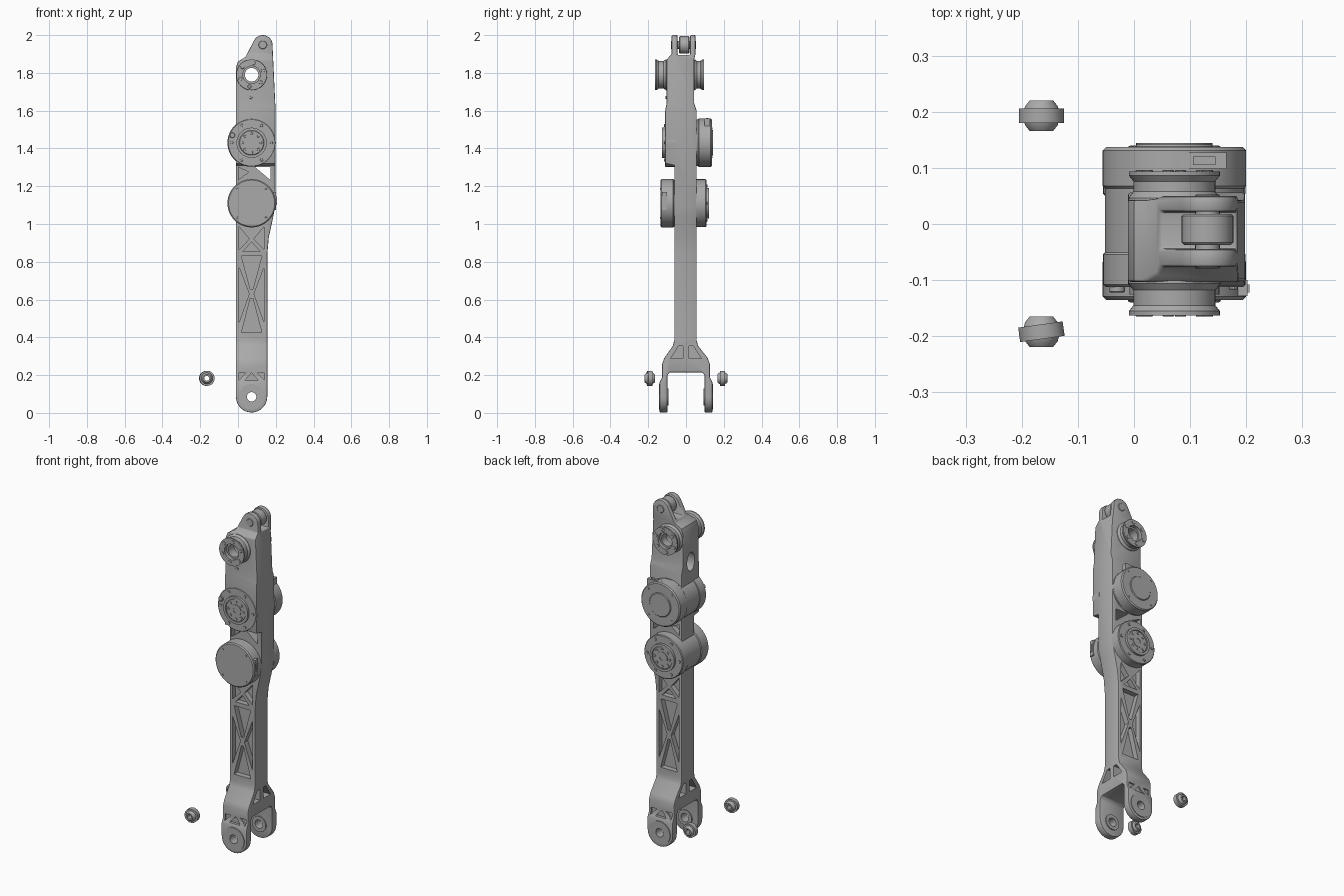
import bpy, bmesh
from math import sin, cos, pi, radians
from mathutils import Vector

cube = bpy.data.objects.get("Cube")
if cube:
    bpy.data.objects.remove(cube, do_unlink=True)

grey = bpy.data.materials.new("machined grey")
grey.use_nodes = True
grey.diffuse_color = (0.4, 0.4, 0.4, 1)
grey.node_tree.nodes["Principled BSDF"].inputs["Base Color"].default_value = (0.4, 0.4, 0.4, 1)

AX = 0.072                      # shared joint axis in x
FOOT, LOW, UP, TOP = 0.085, 1.11, 1.43, 1.79


def make(name, bm):
    bmesh.ops.recalc_face_normals(bm, faces=bm.faces)
    mesh = bpy.data.meshes.new(name)
    bm.to_mesh(mesh)
    bm.free()
    mesh.materials.append(grey)
    ob = bpy.data.objects.new(name, mesh)
    bpy.context.collection.objects.link(ob)
    return ob


def prism(name, pts, a, b, axis="y"):
    """Extrude a 2D outline along y (x, z points) or x (y, z points)."""
    bm = bmesh.new()
    place = (lambda p: (p[0], a, p[1])) if axis == "y" else (lambda p: (a, p[0], p[1]))
    face = bm.faces.new([bm.verts.new(place(p)) for p in pts])
    out = bmesh.ops.extrude_face_region(bm, geom=[face])
    step = Vector((0, b - a, 0) if axis == "y" else (b - a, 0, 0))
    bmesh.ops.translate(bm, vec=step, verts=[g for g in out["geom"] if isinstance(g, bmesh.types.BMVert)])
    return make(name, bm)


def arc(cx, cz, r, a0, a1, n=14, rz=None):
    angles = [radians(a0 + (a1 - a0) * i / n) for i in range(n + 1)]
    return [(cx + r * cos(t), cz + (rz or r) * sin(t)) for t in angles]


def circle(cx, cz, r, n=32, rz=None):
    return arc(cx, cz, r, 0, 360 * (n - 1) / n, n - 1, rz)


def smooth(ob):
    bpy.ops.object.select_all(action="DESELECT")
    ob.select_set(True)
    bpy.context.view_layer.objects.active = ob
    bpy.ops.object.shade_smooth_by_angle(angle=radians(32))
    return ob


def lathe(name, profile, x, z, y=0, n=48, closed=False):
    """Turn (radius, y) points about an axis along y."""
    bm = bmesh.new()
    vs = [bm.verts.new((r, t, 0)) for r, t in profile]
    es = [bm.edges.new(p) for p in zip(vs, vs[1:])]
    if closed:
        es.append(bm.edges.new((vs[-1], vs[0])))
    bmesh.ops.spin(bm, geom=vs + es, cent=(0, 0, 0), axis=(0, 1, 0), angle=2 * pi, steps=n)
    bmesh.ops.remove_doubles(bm, verts=bm.verts, dist=1e-5)
    ob = make(name, bm)
    ob.location = (x, y, z)
    return smooth(ob)


def disc(name, x, z, r, a, b, c=0.004, n=48):
    return lathe(name, [(0, a), (r - c, a), (r, a + c), (r, b - c), (r - c, b), (0, b)], x, z, n=n)


def ring(name, x, z, r0, r1, a, b):
    return lathe(name, [(r0, a), (r1, a), (r1, b), (r0, b)], x, z, closed=True)


def bolts(name, x, z, radius, count, r, a, b, start=0):
    for i in range(count):
        t = radians(start) + 2 * pi * i / count
        disc(f"{name}_{i + 1}", x + radius * cos(t), z + radius * sin(t), r, a, b, 0.001, 10)


def bake(ob):
    dg = bpy.context.evaluated_depsgraph_get()
    mesh = bpy.data.meshes.new_from_object(ob.evaluated_get(dg))
    ob.modifiers.clear()
    ob.data = mesh


def boolean(ob, tool, op="DIFFERENCE"):
    m = ob.modifiers.new("cut", "BOOLEAN")
    m.operation, m.object, m.solver = op, tool, "EXACT"
    bake(ob)
    bpy.data.objects.remove(tool, do_unlink=True)


# Main link: front outline crossed with side outline
front = arc(AX, FOOT, 0.083, 180, 360) + [(0.155, 0.84), (0.163, 0.93), (0.185, 1.03), (0.198, 1.1), (0.198, 1.62)]
front += arc(0.131, 1.948, 0.052, 10, 150, 10)
front += [(0.04, 1.885), (0.0, 1.86), (-0.011, 1.83)]
side = [(-0.14, -0.02), (-0.14, 0.16), (-0.126, 0.19), (-0.126, 0.26), (-0.115, 0.29), (-0.07, 0.355), (-0.062, 0.385),
        (-0.062, 1.31), (-0.11, 1.32), (-0.11, 1.6), (-0.103, 1.64), (-0.103, 1.87), (-0.076, 1.9), (-0.076, 2.02),
        (-0.045, 2.02), (-0.045, 1.895), (0.022, 1.895), (0.022, 2.02), (0.05, 2.02), (0.05, 1.9), (0.043, 1.87),
        (0.043, 1.64), (0.056, 1.6), (0.056, 0.385), (0.064, 0.355), (0.115, 0.29), (0.126, 0.26), (0.126, 0.19),
        (0.14, 0.16), (0.14, -0.02), (0.098, -0.02), (0.098, 0.2), (0.085, 0.215), (-0.085, 0.215), (-0.098, 0.2),
        (-0.098, -0.02)]
link = prism("main_link", front, -0.3, 0.3)
boolean(link, prism("side_cutter", side, -0.3, 0.4, "x"), "INTERSECT")
bevel = link.modifiers.new("soft_edges", "BEVEL")
bevel.width, bevel.segments, bevel.limit_method = 0.005, 2, "ANGLE"
bevel.angle_limit = radians(40)
bake(link)


def cut(pts, a, b, axis="y"):
    boolean(link, prism("cutter", pts, a, b, axis), "DIFFERENCE")


# Truss pockets on both faces, given relative to the joint axis
def flip(pts):
    return [(-x, z) for x, z in pts]


flank = [(-0.066, 0.48), (-0.066, 0.77), (-0.013, 0.63)]
small_flank = [(-0.066, 0.865), (-0.066, 0.985), (-0.012, 0.92)]
pockets = [[(-0.054, 0.83), (0.054, 0.83), (0.007, 0.655), (-0.007, 0.655)],
           [(-0.054, 0.425), (0.054, 0.425), (0.007, 0.605), (-0.007, 0.605)],
           flank, flip(flank), small_flank, flip(small_flank),
           [(-0.045, 0.855), (0.045, 0.855), (0, 0.905)],
           [(-0.07, 1.235), (-0.07, 1.3), (-0.015, 1.275)]]
for p in pockets:
    p = [(x + AX, z) for x, z in p]
    cut(p, -0.2, -0.03)
    cut(p, 0.025, 0.2)

# Small fork pockets, open window, bores
for tri in ([(-0.068, 0.172), (-0.068, 0.212), (-0.03, 0.212)], [(-0.035, 0.172), (0.035, 0.172), (0, 0.212)]):
    for shape in ([tri, flip(tri)] if tri[0][0] < -0.05 else [tri]):
        shape = [(x + AX, z) for x, z in shape]
        cut(shape, -0.2, -0.118)
        cut(shape, 0.118, 0.2)
cut([(0.088, 1.303), (0.172, 1.303), (0.172, 1.232)], -0.3, 0.3)
cut(circle(AX, FOOT, 0.025), -0.3, 0.3)
cut(circle(AX, TOP, 0.042), -0.3, 0.3)

# Gussets of the fork and the oval opening in the side
gusset = [(-0.082, 0.288), (-0.015, 0.288), (-0.015, 0.355), (-0.038, 0.355)]
for g in (gusset, flip(gusset)):
    cut(g, 0.1, 0.3, "x")
    cut(g, -0.2, 0.045, "x")
cut(circle(-0.03, 1.645, 0.035, 28, 0.055), -0.2, 0.1, "x")
smooth(link)

# Fork bosses
for s, tag in ((-1, "front"), (1, "back")):
    ring(f"fork_boss_{tag}", AX, FOOT, 0.025, 0.068, s * 0.135, s * 0.144)
    ring(f"fork_inner_boss_{tag}", AX, FOOT, 0.025, 0.045, s * 0.092, s * 0.1)


# Motor: closed drum on one side, output face on the other
def motor(name, z, s, drum, face):
    disc(name + "_drum", AX, z, 0.128, min(s * drum, s * 0.062), max(s * drum, s * 0.062), 0.006, 64)
    disc(name + "_core", AX, z, 0.124, -0.065, 0.065, 0.002, 64)
    disc(name + "_housing", AX, z, 0.127, min(-s * face, -s * 0.05), max(-s * face, -s * 0.05), 0.004, 64)
    e = -s
    ring(name + "_output_rim", AX, z, 0.066, 0.08, e * (face - 0.01), e * (face + 0.014))
    disc(name + "_output_plate", AX, z, 0.067, *sorted((e * (face - 0.01), e * (face + 0.01))))
    ring(name + "_output_hub", AX, z, 0.015, 0.034, e * face, e * (face + 0.013))
    bolts(name + "_output_bolt", AX, z, 0.05, 8, 0.007, *sorted((e * face, e * (face + 0.013))))
    bolts(name + "_flange_bolt", AX, z, 0.105, 6, 0.008, *sorted((e * (face - 0.005), e * (face + 0.005))))
    bolts(name + "_cover_screw", AX, z, 0.108, 4, 0.005, *sorted((s * (drum - 0.005), s * (drum + 0.002))), 45)


motor("lower_motor", LOW, -1, 0.135, 0.108)
motor("upper_motor", UP, 1, 0.137, 0.112)
disc("upper_motor_cap", AX, UP, 0.07, 0.13, 0.142)


# Cable sockets on the drums
def socket(name, pts, a, b, axis):
    prism(name, pts, a, b, axis)


socket("lower_socket", [(-0.128, 1.075), (-0.1, 1.075), (-0.1, 1.17), (-0.128, 1.17)], 0.17, 0.202, "x")
socket("lower_plug", [(-0.122, 1.1), (-0.108, 1.1), (-0.108, 1.145), (-0.122, 1.145)], 0.19, 0.206, "x")
socket("upper_socket", [(0.098, 1.52), (0.127, 1.52), (0.127, 1.558), (0.098, 1.558)], 0.08, 0.165, "x")
socket("upper_plug", [(0.105, 1.54), (0.12, 1.54), (0.12, 1.562), (0.105, 1.562)], 0.105, 0.145, "x")

# Spool shaped bearings at the upper joint
for s, tag, root, tip in ((-1, "front", 0.1, 0.163), (1, "back", 0.04, 0.094)):
    lathe("bearing_" + tag, [(0.036, s * (root - 0.01)), (0.082, s * (root - 0.01)), (0.082, s * (root + 0.006)),
          (0.073, s * (root + 0.018)), (0.073, s * (tip - 0.018)), (0.081, s * (tip - 0.008)), (0.081, s * tip),
          (0.046, s * tip), (0.046, s * (tip - 0.02)), (0.036, s * (tip - 0.02))], AX, TOP, closed=True)
    bolts("bearing_bolt_" + tag, AX, TOP, 0.063, 6, 0.01, *sorted((s * (tip - 0.01), s * (tip + 0.002))), 20)

# Roller in the top clevis
disc("top_roller", 0.131, 1.948, 0.046, -0.037, 0.018)
disc("top_axle", 0.131, 1.948, 0.022, -0.079, 0.053, 0.002, 24)
disc("small_screw", AX - 0.004, 1.67, 0.008, -0.108, -0.1, 0.001, 12)
disc("motor_stop", -0.03, 1.47, 0.014, -0.122, -0.1, 0.002, 16)

# Loose ball joints beside the fork
for y, turn, tag in ((-0.192, 8, "front"), (0.193, 0, "back")):
    race = ring("ball_race_" + tag, -0.165, 0.183, 0.026, 0.04, -0.013, 0.013)
    ball = lathe("ball_" + tag, [(0.013, -0.027), (0.021, -0.027), (0.029, -0.017), (0.032, -0.006), (0.032, 0.006),
                 (0.029, 0.017), (0.021, 0.027), (0.013, 0.027)], -0.165, 0.183, closed=True)
    race.location.y = ball.location.y = y
    race.rotation_euler.z = radians(turn)
